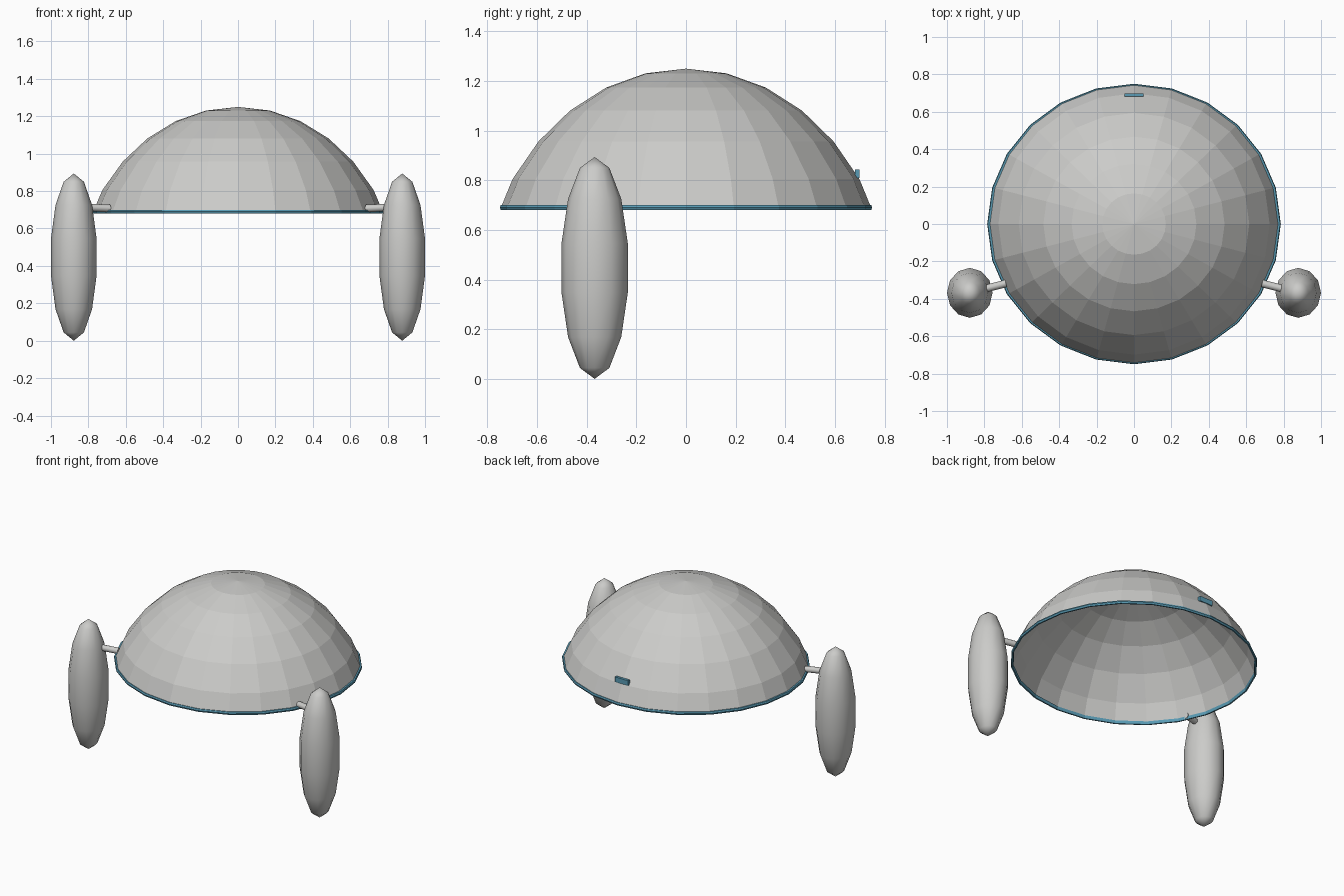
import bpy, bmesh, math
from mathutils import Vector

if "Cube" in bpy.data.objects:
    bpy.data.objects.remove(bpy.data.objects["Cube"])


def material(name, rgb):
    m = bpy.data.materials.new(name)
    m.diffuse_color = (*rgb, 1)
    m.use_nodes = True
    m.node_tree.nodes["Principled BSDF"].inputs["Base Color"].default_value = m.diffuse_color
    return m


grey = material("warm_grey", (0.60, 0.60, 0.585))
blue = material("teal_blue", (0.10, 0.33, 0.46))


def lathe(name, profile, sides, mat, closed=False, rx=1.0, ry=1.0, centre=(0, 0, 0), smooth=False):
    """Revolve (radius, z) points around z, stretched by rx and ry."""
    bm = bmesh.new()
    rings = []
    for r, z in profile:
        if r == 0:
            rings.append([bm.verts.new((0, 0, z))] * sides)
        else:
            rings.append([bm.verts.new((rx * r * math.sin(2 * math.pi * i / sides),
                                        ry * r * math.cos(2 * math.pi * i / sides), z))
                          for i in range(sides)])
    pairs = list(zip(rings, rings[1:]))
    if closed:
        pairs.append((rings[-1], rings[0]))
    for a, b in pairs:
        for i in range(sides):
            j = (i + 1) % sides
            bm.faces.new(list(dict.fromkeys((a[i], a[j], b[j], b[i]))))
    bmesh.ops.recalc_face_normals(bm, faces=bm.faces)
    for f in bm.faces:
        f.smooth = smooth
    me = bpy.data.meshes.new(name)
    bm.to_mesh(me)
    bm.free()
    me.materials.append(mat)
    ob = bpy.data.objects.new(name, me)
    ob.location = centre
    bpy.context.collection.objects.link(ob)
    return ob


# Open dome shell: the upper part of a stretched sphere, cut flat at the rim
step = math.radians(11.25)
dome_profile = [(math.sin(k * step), 0.25 + math.cos(k * step)) for k in range(6)]
dome_profile.append((0.888, 0.69))
lathe("dome_shell", dome_profile, 24, grey, rx=0.872, ry=0.84)

# Thin coloured band around the open edge
lathe("dome_rim", [(0.983, 0.68), (0.995, 0.68), (1.0, 0.69), (0.995, 0.70), (0.978, 0.70)],
      24, blue, closed=True, rx=0.785, ry=0.75)

# Small plate on the back of the dome
bpy.ops.mesh.primitive_cube_add(size=1, location=(0, 0.69, 0.827))
plate = bpy.context.object
plate.name = "back_plate"
plate.scale = (0.10, 0.018, 0.034)
plate.data.materials.append(blue)

# Side pods on short struts
pod_profile = [(0, 0.894)]
pod_profile += [(math.sin(k * math.pi / 7), 0.447 + 0.447 * math.cos(k * math.pi / 7)) for k in range(1, 7)]
pod_profile.append((0, 0))
for side, label in ((-1, "left"), (1, "right")):
    lathe(label + "_pod", pod_profile, 12, grey, rx=0.125, ry=0.137,
          centre=(side * 0.878, -0.368, 0), smooth=True)
    a = Vector((side * 0.685, -0.318, 0.707))
    b = Vector((side * 0.81, -0.35, 0.713))
    bpy.ops.mesh.primitive_cylinder_add(vertices=12, radius=0.02, depth=(b - a).length, location=(a + b) / 2)
    strut = bpy.context.object
    strut.name = label + "_strut"
    strut.rotation_euler = (b - a).to_track_quat('Z', 'Y').to_euler()
    strut.data.materials.append(grey)
    bpy.ops.object.shade_smooth_by_angle(angle=math.radians(40))
